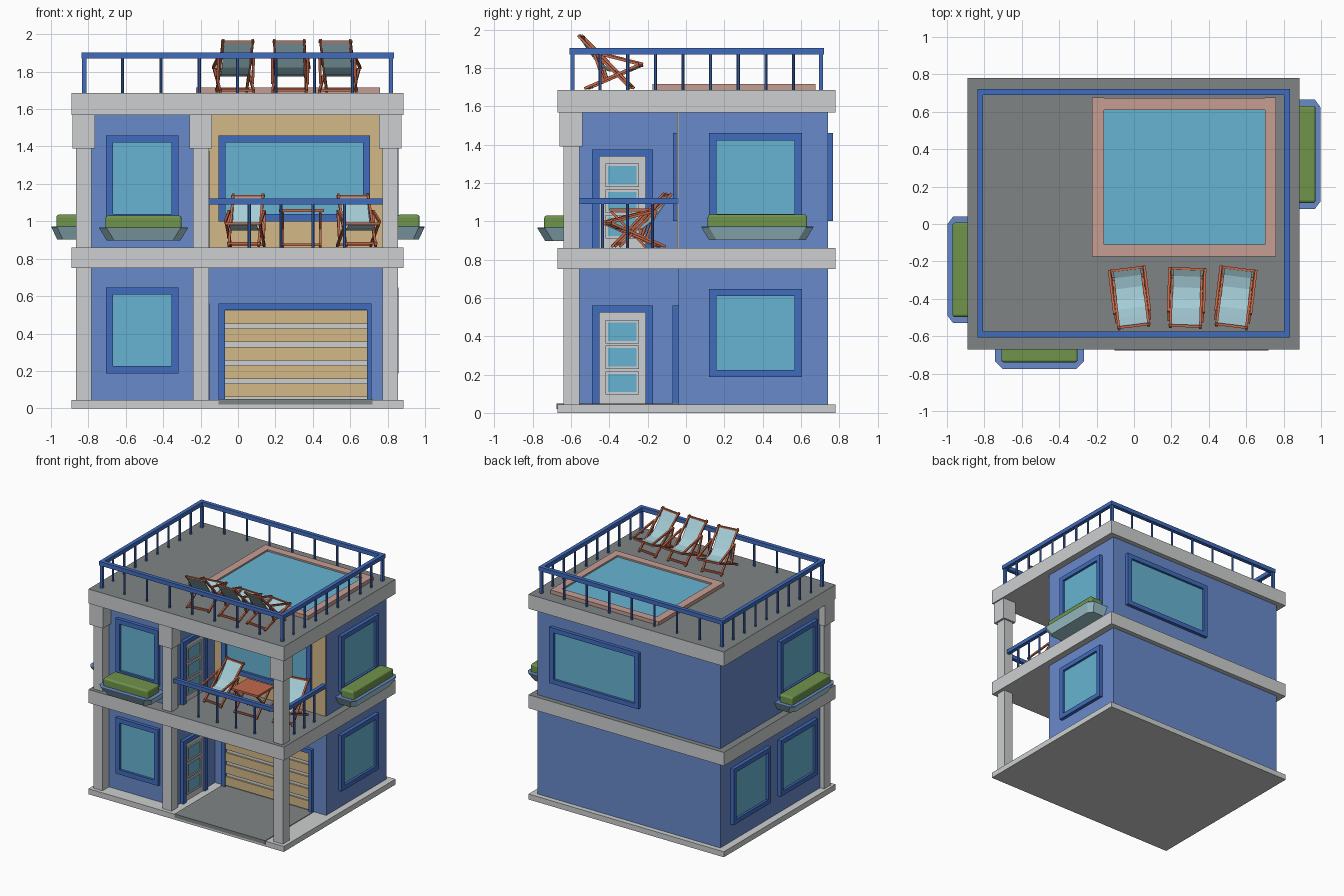
import bpy, bmesh, math
from mathutils import Matrix, Vector

if "Cube" in bpy.data.objects:
    bpy.data.objects.remove(bpy.data.objects["Cube"])


def material(name, r, g, b):
    m = bpy.data.materials.new(name)
    lin = [((c / 255 + 0.055) / 1.055) ** 2.4 for c in (r, g, b)]
    m.diffuse_color = (*lin, 1)
    m.use_nodes = True
    m.node_tree.nodes["Principled BSDF"].inputs["Base Color"].default_value = m.diffuse_color
    return m


WALL = material("wall blue", 105, 138, 203)
TRIM = material("trim blue", 65, 108, 190)
GLASS = material("water and glass blue", 103, 180, 210)
STONE = material("light grey stone", 205, 207, 208)
DARK = material("dark grey paving", 128, 132, 132)
TAN = material("tan panel", 210, 185, 135)
WOOD = material("red wood", 195, 105, 75)
CLOTH = material("pale blue cloth", 165, 205, 215)
GREEN = material("hedge green", 112, 148, 75)
PINK = material("pink pool edge", 198, 158, 148)
I = Matrix.Identity(4)


def finish(name, bm, mats, M=I):
    bmesh.ops.recalc_face_normals(bm, faces=bm.faces)
    me = bpy.data.meshes.new(name)
    bm.to_mesh(me)
    bm.free()
    for m in mats:
        me.materials.append(m)
    ob = bpy.data.objects.new(name, me)
    ob.matrix_world = M
    bpy.context.collection.objects.link(ob)
    return ob


def boxes(name, mat, *specs, M=I):
    """Boxes given as (x0, x1, y0, y1, z0, z1)."""
    bm = bmesh.new()
    for x0, x1, y0, y1, z0, z1 in specs:
        T = Matrix.Translation(((x0 + x1) / 2, (y0 + y1) / 2, (z0 + z1) / 2))
        bmesh.ops.create_cube(bm, size=1, matrix=T @ Matrix.Diagonal((x1 - x0, y1 - y0, z1 - z0, 1)))
    return finish(name, bm, [mat], M)


def bars(name, mat, pairs, r, sides=4, M=I):
    """Thin rods between pairs of points."""
    bm = bmesh.new()
    for a, b in pairs:
        a, b = Vector(a), Vector(b)
        d = b - a
        T = Matrix.Translation((a + b) / 2) @ d.to_track_quat('Z', 'Y').to_matrix().to_4x4() \
            @ Matrix.Rotation(math.pi / sides, 4, 'Z')
        bmesh.ops.create_cone(bm, cap_ends=True, segments=sides, radius1=r, radius2=r,
                              depth=d.length, matrix=T)
    return finish(name, bm, [mat], M)


def prism(name, mats, outline, z0, z1, low=None):
    """Closed solid between two outlines."""
    bm = bmesh.new()
    bot = [bm.verts.new((x, y, z0)) for x, y in (low or outline)]
    top = [bm.verts.new((x, y, z1)) for x, y in outline]
    bm.faces.new(bot)
    bm.faces.new(top)
    n = len(top)
    for i in range(n):
        bm.faces.new((bot[i], bot[(i + 1) % n], top[(i + 1) % n], top[i]))
    return finish(name, bm, mats)


def ring(x0, x1, y0, y1, z0, z1, t):
    """Four boxes round an upright opening."""
    return [(x0, x0 + t, y0, y1, z0, z1), (x1 - t, x1, y0, y1, z0, z1),
            (x0 + t, x1 - t, y0, y1, z1 - t, z1), (x0 + t, x1 - t, y0, y1, z0, z0 + t)]


# slabs, with dark upper faces on the two upper floors
for name, z0, z1 in (("base_slab", 0, 0.045), ("middle_slab", 0.75, 0.86), ("roof_slab", 1.567, 1.685)):
    s = boxes(name, STONE, (-0.89, 0.885, -0.67, 0.78, z0, z1))
    if z0:
        s.data.materials.append(DARK)
        for p in s.data.polygons:
            if p.normal.z > 0.9:
                p.material_index = 1

# L-shaped walls on both storeys
L = [(-0.83, -0.555), (-0.18, -0.555), (-0.18, -0.04), (0.83, -0.04), (0.83, 0.74), (-0.83, 0.74)]
for name, z0, z1 in (("lower_walls", 0.045, 0.75), ("upper_walls", 0.86, 1.567)):
    prism(name, [WALL], L, z0, z1)
boxes("balcony_tan_wall", TAN, (-0.18, 0.826, -0.046, -0.04, 0.86, 1.567))

# columns and capitals
for x in (-0.825, -0.198, 0.814):
    boxes("column", STONE, *[(x - 0.042, x + 0.042, -0.64, -0.555, a, b)
                             for a, b in ((0.045, 0.75), (0.86, 1.4))])
    boxes("capital", STONE, (x - 0.06, x + 0.06, -0.66, -0.54, 1.39, 1.567))


# wall frames of reference: local x runs along the wall, local -y points out
def side(x, y, deg):
    return Matrix.Translation((x, y, 0)) @ Matrix.Rotation(math.radians(deg), 4, 'Z')


FRONT, RIGHT, BACK, LEFT = side(0, -0.555, 0), side(0.83, 0, 90), side(0, 0.74, 180), side(-0.83, 0, -90)
RECESS, DOORWALL = side(0, -0.04, 0), side(-0.18, 0, 90)


def window(M, u0, u1, z0, z1):
    boxes("window_frame", TRIM, *ring(u0, u1, -0.028, 0, z0, z1, 0.038), M=M)
    boxes("window_glass", GLASS, (u0 + 0.03, u1 - 0.03, -0.009, 0, z0 + 0.03, z1 - 0.03), M=M)


for z0, z1 in ((0.187, 0.647), (1.0, 1.46)):
    window(FRONT, -0.705, -0.318, z0, z1)
    window(RIGHT, 0.12, 0.605, z0, z1)
    window(LEFT, 0.005, 0.487, z0, z1)
window(LEFT, -0.605, -0.12, 0.187, 0.647)
window(RECESS, -0.105, 0.705, 1.0, 1.46)
window(BACK, -0.705, 0.105, 1.0, 1.46)

# doors on the inner side wall
for z in (0.045, 0.86):
    boxes("door_frame", TRIM, (-0.49, -0.45, -0.027, 0, z, z + 0.515), (-0.21, -0.173, -0.027, 0, z, z + 0.515),
          (-0.45, -0.21, -0.027, 0, z + 0.478, z + 0.515), M=DOORWALL)
    boxes("door_panel", STONE, (-0.45, -0.21, -0.01, 0, z, z + 0.478), M=DOORWALL)
    for i in range(3):
        a = z + 0.05 + i * 0.134
        boxes("door_pane_frame", STONE, *ring(-0.42, -0.245, -0.02, 0, a, a + 0.122, 0.013), M=DOORWALL)
        boxes("door_pane", GLASS, (-0.407, -0.258, -0.014, 0, a + 0.013, a + 0.109), M=DOORWALL)

# garage door, frame and driveway
boxes("garage_frame", TRIM, (-0.105, -0.07, -0.03, 0, 0.045, 0.56), (0.69, 0.715, -0.03, 0, 0.045, 0.56),
      (-0.07, 0.69, -0.03, 0, 0.527, 0.56), M=RECESS)
boxes("garage_backing", STONE, (-0.07, 0.69, -0.008, 0, 0.045, 0.527), M=RECESS)
boxes("garage_slats", TAN, *[(-0.07, 0.69, -0.02, 0, 0.06 + i * 0.098, 0.132 + i * 0.098)
                             for i in range(5)], M=RECESS)
boxes("driveway", DARK, (-0.105, 0.72, -0.675, -0.04, 0.02, 0.05))


# planters: tapered chamfered tub, blue rim, rounded hedge
def planter(M, u0, u1, dz):
    def outline(i, c=0.04):
        a, b, y = u0 + i, u1 - i, -0.22 + i
        return [(a, 0), (a, y + c), (a + c, y), (b - c, y), (b, y + c), (b, 0)]
    prism("planter_tub", [CLOTH], outline(0), 0.897 + dz, 0.963 + dz, outline(0.04)).matrix_world = M
    prism("planter_rim", [WALL], outline(0), 0.963 + dz, 0.967 + dz).matrix_world = M
    h = boxes("hedge", GREEN, (u0 + 0.033, u1 - 0.033, -0.185, -0.03, 0.955 + dz, 1.03 + dz), M=M)
    b = h.modifiers.new("round", 'BEVEL')
    b.width, b.segments = 0.014, 3


planter(FRONT, -0.742, -0.268, 0)
planter(RIGHT, 0.08, 0.665, 0.005)
planter(LEFT, -0.04, 0.53, 0.005)
for o in bpy.data.objects:  # side planters stand out a little less
    if o.name.startswith(("planter", "hedge")) and abs(o.matrix_world.translation.x) > 0.5:
        o.matrix_world = o.matrix_world @ Matrix.Diagonal((1, 0.76, 1, 1))

# roof railing
X0, X1, Y0, Y1 = -0.822, 0.818, -0.592, 0.705
r = 0.016
boxes("roof_rail", TRIM, *[(X0 - r, X1 + r, y - r, y + r, 1.87, 1.903) for y in (Y0, Y1)],
      *[(x - r, x + r, Y0 + r, Y1 - r, 1.87, 1.903) for x in (X0, X1)],
      *[(x - 0.011, x + 0.011, y - 0.011, y + 0.011, 1.685, 1.87) for x in (X0, X1) for y in (Y0, Y1)])
posts = [(X0 + (X1 - X0) * i / 8, y) for i in range(1, 8) for y in (Y0, Y1)]
posts += [(x, Y0 + (Y1 - Y0) * i / 9) for i in range(1, 9) for x in (X0, X1)]
bars("roof_balusters", TRIM, [((x, y, 1.685), (x, y, 1.875)) for x, y in posts], 0.009, 8)

# balcony railing
boxes("balcony_rail", TRIM, (-0.16, 0.775, -0.613, -0.583, 1.09, 1.122), (0.8, 0.83, -0.556, -0.04, 1.09, 1.122))
posts = [(0.06 + 0.17 * i, -0.598) for i in range(4)] + [(0.815, -0.435 + 0.13 * i) for i in range(3)]
bars("balcony_balusters", TRIM, [((x, y, 0.86), (x, y, 1.1)) for x, y in posts], 0.009, 8)

# rooftop pool
boxes("pool_edge", PINK, (-0.225, -0.16, -0.175, 0.675, 1.685, 1.715), (0.7, 0.76, -0.175, 0.675, 1.685, 1.715),
      (-0.16, 0.7, -0.175, -0.11, 1.685, 1.715), (-0.16, 0.7, 0.61, 0.675, 1.685, 1.715))
boxes("pool_water", GLASS, (-0.16, 0.7, -0.11, 0.61, 1.685, 1.702))


# deck chairs, facing local +y
def deck_chair(x, y, z, deg):
    M = Matrix.Translation((x, y, z)) @ Matrix.Rotation(math.radians(deg), 4, 'Z')
    rods = []
    for s in (-1, 1):
        for w, a, b in ((0.08, (-0.165, 0.285), (0.11, 0.008)), (0.09, (0.155, 0.13), (-0.13, 0.008)),
                        (0.095, (-0.08, 0.195), (0.155, 0.135)), (0.095, (-0.08, 0.195), (-0.03, 0.05))):
            rods.append(((s * w, *a), (s * w, *b)))
    for a in ((-0.155, 0.275), (0.15, 0.127), (0.095, 0.022), (-0.115, 0.015)):
        rods.append(((-0.09, *a), (0.09, *a)))
    bars("chair_frame", WOOD, rods, 0.0095, 4, M)
    bm = bmesh.new()
    path = [(-0.158, 0.278), (-0.105, 0.2), (-0.06, 0.14), (-0.01, 0.103), (0.05, 0.095), (0.11, 0.108), (0.153, 0.132)]
    rows = [[bm.verts.new((s * 0.074, *p)) for s in (-1, 1)] for p in path]
    for a, b in zip(rows, rows[1:]):
        bm.faces.new((a[0], a[1], b[1], b[0]))
    c = finish("chair_cloth", bm, [CLOTH], M)
    m = c.modifiers.new("thickness", 'SOLIDIFY')
    m.thickness = 0.005


for x, y, z, deg in ((-0.02, -0.39, 1.685, 7), (0.28, -0.39, 1.685, -2), (0.54, -0.39, 1.685, -7),
                     (0.04, -0.27, 0.86, 175), (0.64, -0.25, 0.86, 189)):
    deck_chair(x, y, z, deg)

# balcony table with crossed legs
boxes("table_top", WOOD, (0.22, 0.46, -0.4, -0.19, 1.05, 1.066))
legs = []
for x in (0.24, 0.44):
    legs += [((x, -0.39, 0.865), (x, -0.21, 1.05)), ((x, -0.21, 0.865), (x, -0.39, 1.05))]
legs += [((0.24, y, 0.875), (0.44, y, 0.875)) for y in (-0.38, -0.22)]
bars("table_legs", WOOD, legs, 0.009)
